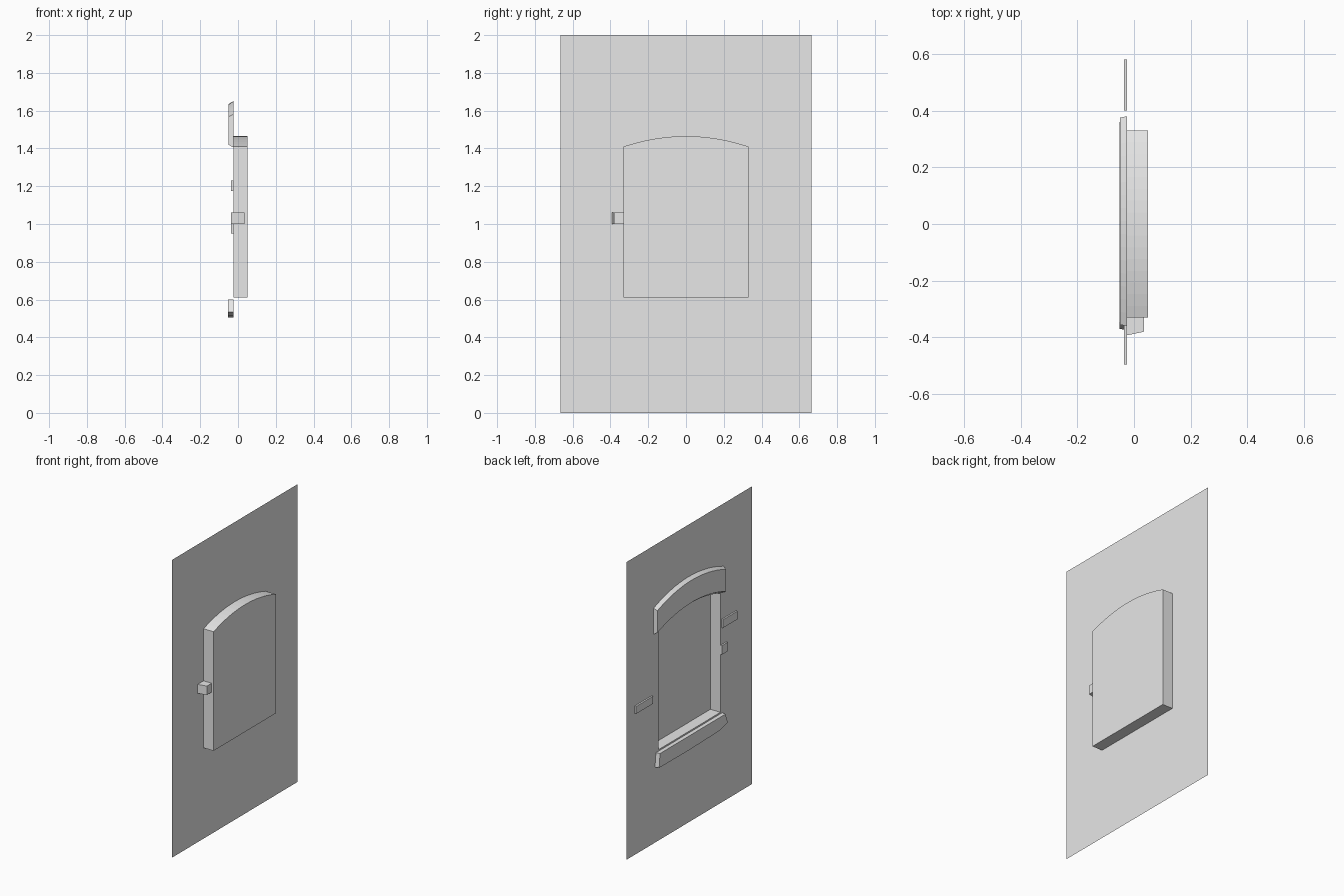
import bpy, bmesh

cube = bpy.data.objects.get("Cube")
if cube:
    bpy.data.objects.remove(cube, do_unlink=True)

grey = bpy.data.materials.new("plain_grey")
grey.use_nodes = True
grey.diffuse_color = (0.8, 0.8, 0.8, 1)
grey.node_tree.nodes["Principled BSDF"].inputs["Base Color"].default_value = (0.8, 0.8, 0.8, 1)

WALL = -0.025      # x of the wall sheet
BACK = 0.05        # x of the niche's closed side
HALF = 0.33        # half width of the niche
SILL, SPRING, CROWN = 0.61, 1.41, 1.465
HEIGHT, EDGE = 2.0, 0.665
STEPS = 16


def finish(name, bm, recalc=True):
    if recalc:
        bmesh.ops.recalc_face_normals(bm, faces=bm.faces)
    mesh = bpy.data.meshes.new(name)
    bm.to_mesh(mesh)
    bm.free()
    mesh.materials.append(grey)
    obj = bpy.data.objects.new(name, mesh)
    bpy.context.scene.collection.objects.link(obj)
    return obj


def arc(y0, y1, ends, crown):
    """Shallow arch of (y, z) points from y0 to y1."""
    pts = []
    for i in range(STEPS + 1):
        t = i / STEPS
        pts.append((y0 + (y1 - y0) * t, ends + (crown - ends) * (1 - (2 * t - 1) ** 2)))
    return pts


def loft(name, outline_a, xa, outline_b, xb, cap_a=True, cap_b=True):
    """Join two (y, z) outlines lying at two x positions."""
    bm = bmesh.new()
    a = [bm.verts.new((xa, y, z)) for y, z in outline_a]
    b = [bm.verts.new((xb, y, z)) for y, z in outline_b]
    n = len(a)
    for i in range(n):
        j = (i + 1) % n
        bm.faces.new((a[i], a[j], b[j], b[i]))
    if cap_a:
        bm.faces.new(a)
    if cap_b:
        bm.faces.new(b)
    return finish(name, bm)


def rect(y0, y1, z0, z1):
    return [(y0, z0), (y1, z0), (y1, z1), (y0, z1)]


# Wall sheet around the arched opening
arch = arc(-HALF, HALF, SPRING, CROWN)
bm = bmesh.new()


def panel(points):
    bm.faces.new([bm.verts.new((WALL, y, z)) for y, z in points])


panel(rect(-EDGE, EDGE, 0, SILL))
for side in (-1, 1):
    panel(rect(*sorted((side * HALF, side * EDGE)), SILL, HEIGHT))
for p, q in zip(arch, arch[1:]):
    panel([p, q, (q[0], HEIGHT), (p[0], HEIGHT)])
bmesh.ops.remove_doubles(bm, verts=bm.verts, dist=0.0001)
finish("wall_sheet", bm)

# Niche, open towards the wall sheet
outline = [(-HALF, SILL)] + arch + [(HALF, SILL)]
loft("window_niche", outline, WALL, outline, BACK, cap_a=False)

# Arched lintel with a slight taper to its outer face
inner = arc(-0.36, 0.38, 1.405, 1.475) + arc(0.38, -0.36, 1.58, 1.65)
outer = arc(-0.355, 0.375, 1.42, 1.485) + arc(0.375, -0.355, 1.568, 1.635)
loft("arched_lintel", inner, WALL, outer, -0.05, cap_a=False)

# Sill with an uneven lower edge
sill = [(-0.35, 0.6), (-0.375, 0.535), (-0.29, 0.512), (0.05, 0.505), (0.365, 0.507), (0.355, 0.6)]
sill_face = [(y * 0.985, z) for y, z in sill]
loft("window_sill", sill, WALL, sill_face, -0.052, cap_a=False)

# Small raised stones beside the opening
for name, y0, y1, z0, z1 in (("stone_back", 0.4, 0.58, 0.95, 1.0),
                             ("stone_front", -0.495, -0.34, 1.175, 1.23)):
    loft(name, rect(y0, y1, z0, z1), WALL, rect(y0, y1, z0, z1), -0.036, cap_a=False)

# Tapered block set into the niche's side
loft("side_block", rect(-0.395, -HALF, 1.0, 1.06), -0.036,
     rect(-0.38, -HALF, 1.0, 1.06), 0.035)
